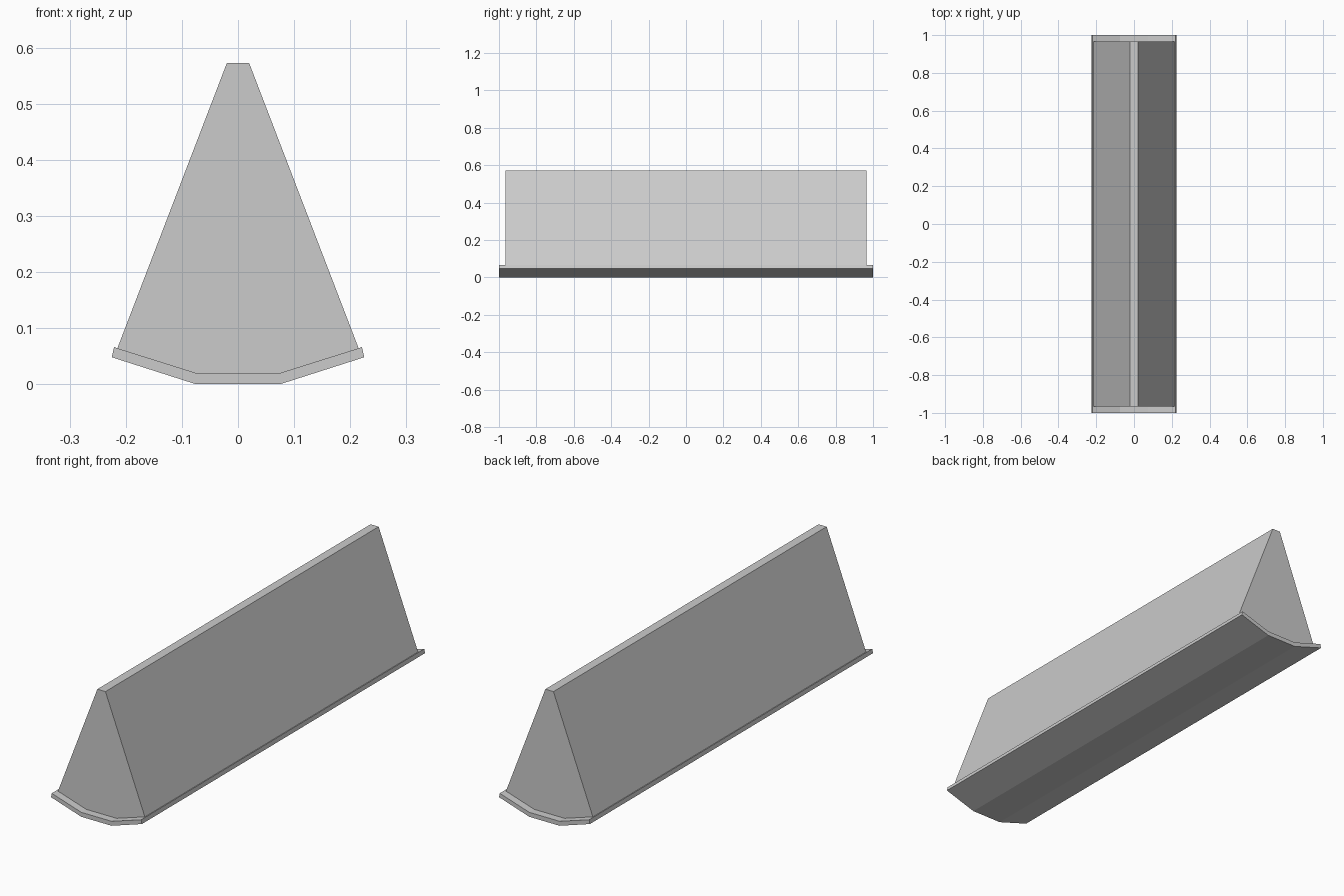
import bpy
import bmesh

cube = bpy.data.objects.get("Cube")
if cube:
    bpy.data.objects.remove(cube, do_unlink=True)

# Single plain grey
GREY = (0.6, 0.6, 0.6, 1.0)
grey = bpy.data.materials.new("plain grey")
grey.use_nodes = True
grey.diffuse_color = GREY
grey.node_tree.nodes["Principled BSDF"].inputs["Base Color"].default_value = GREY


def extrude_profile(name, half, half_length):
    """Mirror a right-hand (x, z) outline across x = 0 and extrude it along y."""
    outline = half + [(-x, z) for x, z in reversed(half)]
    bm = bmesh.new()
    face = bm.faces.new([bm.verts.new((x, -half_length, z)) for x, z in outline])
    moved = bmesh.ops.extrude_face_region(bm, geom=[face], use_keep_orig=True)["geom"]
    verts = [v for v in moved if isinstance(v, bmesh.types.BMVert)]
    bmesh.ops.translate(bm, verts=verts, vec=(0, 2 * half_length, 0))
    bmesh.ops.recalc_face_normals(bm, faces=bm.faces)
    mesh = bpy.data.meshes.new(name)
    bm.to_mesh(mesh)
    bm.free()
    mesh.materials.append(grey)
    obj = bpy.data.objects.new(name, mesh)
    bpy.context.collection.objects.link(obj)
    return obj


# Bent base plate with upturned sides
extrude_profile("base_plate",
                [(0.075, 0.0), (0.225, 0.048), (0.221, 0.066), (0.075, 0.02)], 1.0)

# Tapered wedge seated in the plate
extrude_profile("wedge_body",
                [(0.075, 0.02), (0.215, 0.064), (0.02, 0.572)], 0.965)
